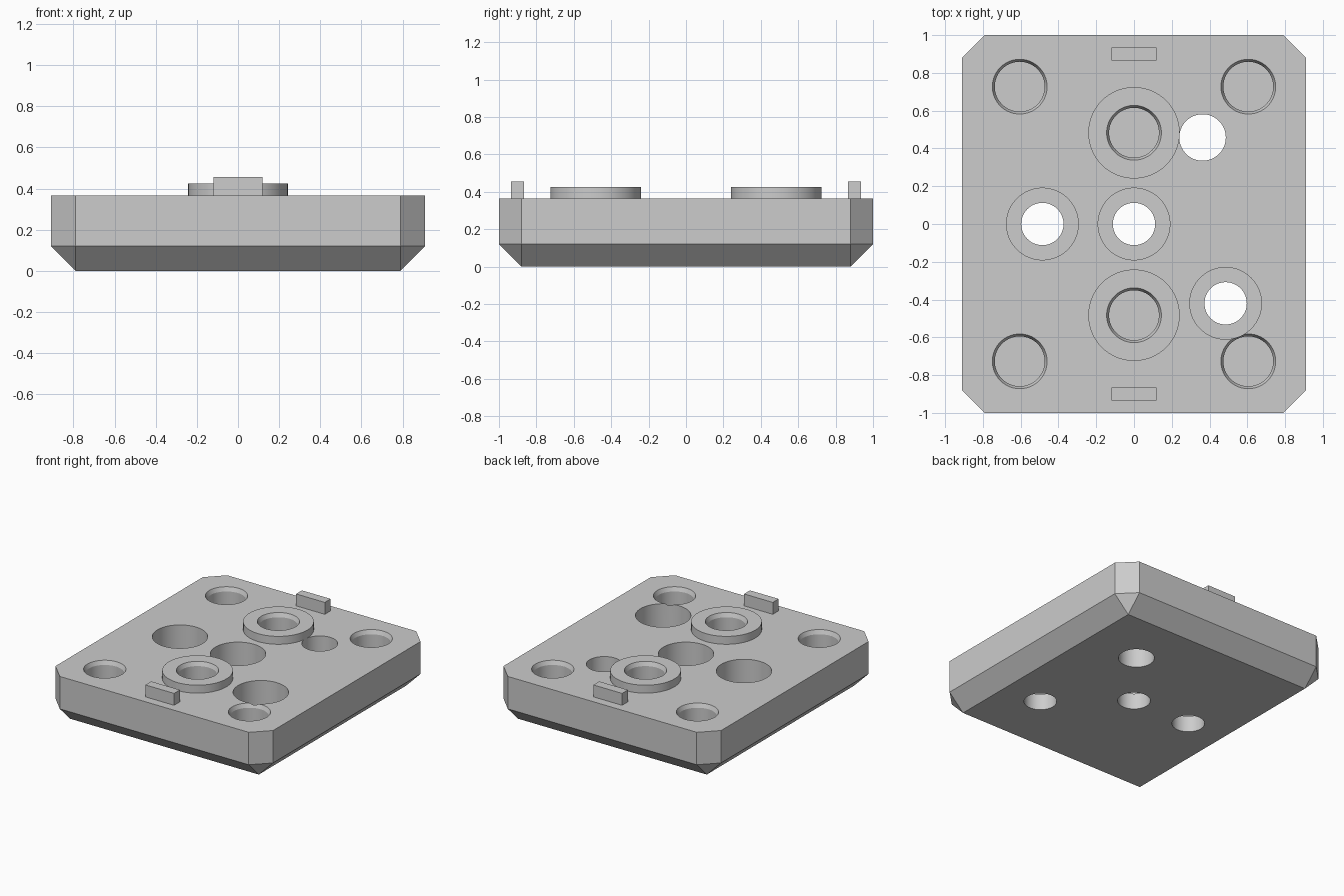
import bpy, bmesh, math

cube = bpy.data.objects.get("Cube")
if cube:
    bpy.data.objects.remove(cube, do_unlink=True)

TOP = 0.365      # height of the plate
BEVEL = 0.12     # corner and underside chamfer
FLOOR = 0.12     # depth reached by pockets and counterbores
SEGMENTS = 64

grey = bpy.data.materials.new("plain grey")
grey.use_nodes = True
colour = (0.604, 0.604, 0.604, 1)
grey.diffuse_color = colour
grey.node_tree.nodes["Principled BSDF"].inputs["Base Color"].default_value = colour


def make_object(name, bm):
    bmesh.ops.recalc_face_normals(bm, faces=bm.faces)
    mesh = bpy.data.meshes.new(name)
    bm.to_mesh(mesh)
    bm.free()
    mesh.materials.append(grey)
    obj = bpy.data.objects.new(name, mesh)
    bpy.context.collection.objects.link(obj)
    return obj


def lathe(name, x, y, profile, caps=False):
    """Turn (radius, height) points round a vertical axis at x, y."""
    bm = bmesh.new()
    rings = []
    for r, z in profile:
        angles = [2 * math.pi * i / SEGMENTS for i in range(SEGMENTS)]
        rings.append([bm.verts.new((x + r * math.cos(a), y + r * math.sin(a), z)) for a in angles])
    for a, b in zip(rings, rings[1:]):
        for i in range(SEGMENTS):
            j = (i + 1) % SEGMENTS
            bm.faces.new((a[i], a[j], b[j], b[i]))
    if caps:
        bm.faces.new(rings[0])
        bm.faces.new(rings[-1])
    return make_object(name, bm)


def smooth(obj):
    bpy.ops.object.select_all(action='DESELECT')
    obj.select_set(True)
    bpy.context.view_layer.objects.active = obj
    bpy.ops.object.shade_smooth_by_angle(angle=math.radians(18))


# Plate: chamfered outline above, plain rectangle at the base
bm = bmesh.new()
W, L = 0.91, 1.0
for sx in (-1, 1):
    for sy in (-1, 1):
        bm.verts.new((sx * (W - BEVEL), sy * (L - BEVEL), 0))
        for z in (BEVEL, TOP):
            bm.verts.new((sx * (W - BEVEL), sy * L, z))
            bm.verts.new((sx * W, sy * (L - BEVEL), z))
bmesh.ops.convex_hull(bm, input=bm.verts)
bmesh.ops.dissolve_limit(bm, angle_limit=0.01, verts=bm.verts, edges=bm.edges)
plate = make_object("base_plate", bm)

# Cutters for pockets and holes
R, LIP, RIM = 0.132, 0.03, 0.145
cutters = []
for sx in (-1, 1):
    for sy in (-1, 1):
        cutters.append(lathe("corner_pocket", sx * 0.605, sy * 0.727, [
            (R, FLOOR), (R, TOP - LIP), (RIM, TOP), (RIM, TOP + 0.1)], True))
for sy in (-1, 1):
    cutters.append(lathe("ring_pocket", 0, sy * 0.483,
                         [(R, FLOOR + 0.06), (R, TOP + 0.1)], True))
for x, y in ((-0.485, 0), (0, 0), (0.485, -0.42)):
    cutters.append(lathe("stepped_hole", x, y, [
        (0.112, -0.1), (0.112, FLOOR), (0.19, FLOOR), (0.19, TOP + 0.1)], True))
cutters.append(lathe("plain_hole", 0.363, 0.458, [(0.123, -0.1), (0.123, TOP + 0.1)], True))

for cutter in cutters:
    cutter.hide_render = True
    cut = plate.modifiers.new(cutter.name, 'BOOLEAN')
    cut.operation = 'DIFFERENCE'
    cut.solver = 'EXACT'
    cut.object = cutter
bpy.context.view_layer.update()
evaluated = plate.evaluated_get(bpy.context.evaluated_depsgraph_get())
cut_mesh = bpy.data.meshes.new_from_object(evaluated)
plate.modifiers.clear()
plate.data = cut_mesh
for cutter in cutters:
    bpy.data.objects.remove(cutter, do_unlink=True)
smooth(plate)

# Raised rings and end tabs
for side, sy in (("front", -1), ("back", 1)):
    ring_top = TOP + 0.06
    smooth(lathe(side + "_raised_ring", 0, sy * 0.483, [
        (R, TOP), (R, ring_top - LIP), (RIM, ring_top), (0.242, ring_top), (0.242, TOP)]))

    bm = bmesh.new()
    bmesh.ops.create_cube(bm, size=1)
    bmesh.ops.scale(bm, vec=(0.24, 0.07, 0.09), verts=bm.verts)
    bmesh.ops.translate(bm, vec=(0, sy * 0.9, TOP + 0.045), verts=bm.verts)
    base = [f for f in bm.faces if f.calc_center_median().z < TOP + 0.001]
    bmesh.ops.delete(bm, geom=base, context='FACES_ONLY')
    make_object(side + "_tab", bm)
